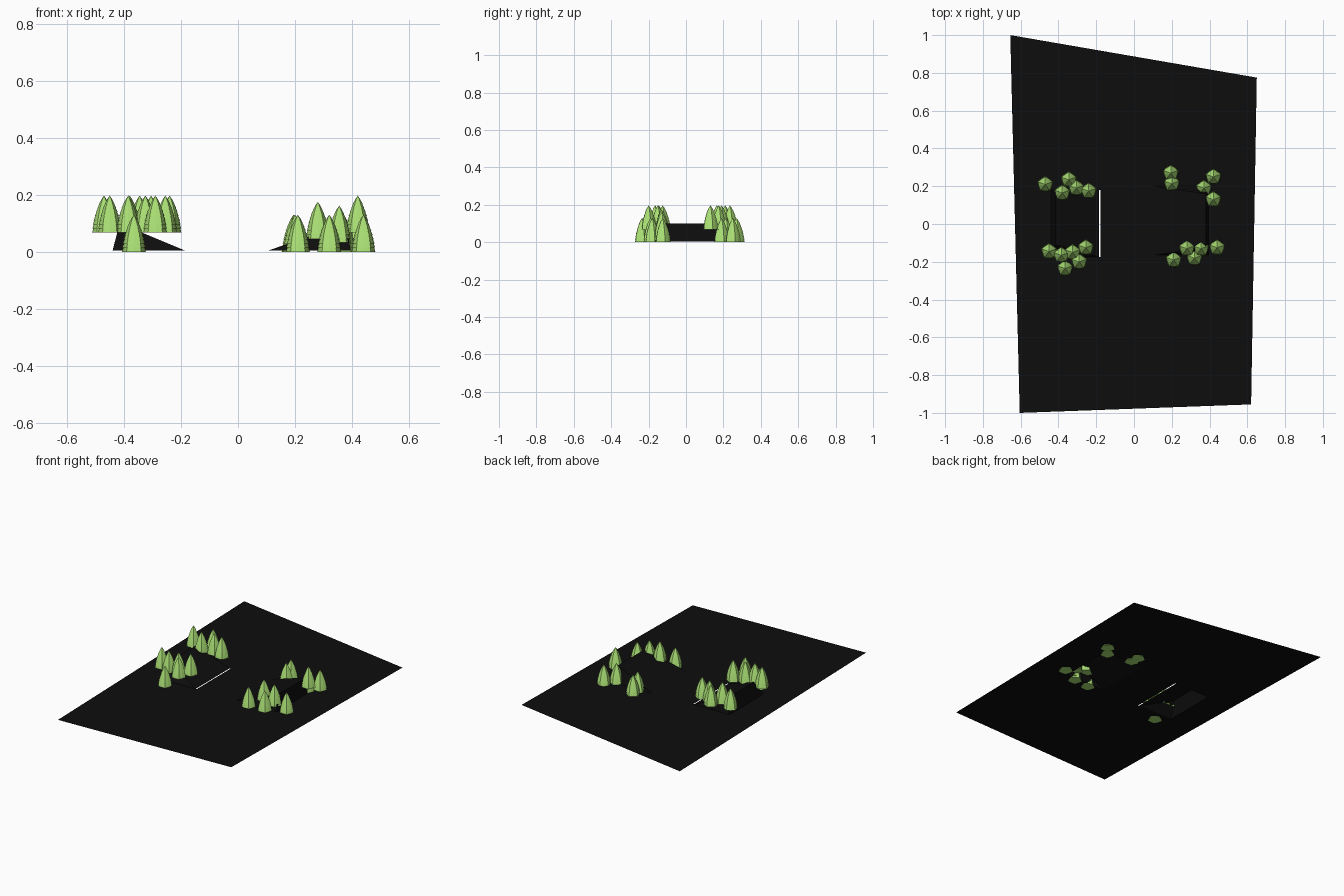
import bpy
import math

if "Cube" in bpy.data.objects:
    bpy.data.objects.remove(bpy.data.objects["Cube"])

GROUND_Z = 0.004


def material(name, colour):
    m = bpy.data.materials.new(name)
    m.diffuse_color = (*colour, 1)
    m.use_nodes = True
    m.node_tree.nodes["Principled BSDF"].inputs["Base Color"].default_value = m.diffuse_color
    return m


def mesh_from(name, verts, faces, mat):
    me = bpy.data.meshes.new(name)
    me.from_pydata(verts, [], faces)
    me.materials.append(mat)
    me.update()
    return me


def add(name, me, loc=(0, 0, 0)):
    ob = bpy.data.objects.new(name, me)
    ob.location = loc
    bpy.context.collection.objects.link(ob)
    return ob


black = material("dark_ground", (0.004, 0.004, 0.004))
green = material("foliage", (0.39, 0.72, 0.17))

# Ground sheet with an opening under each hollow ramp
outline = [(-0.655, 1.0), (0.65, 0.775), (0.62, -0.955), (-0.605, -1.0)]
left_hole = [(-0.44, 0.18), (-0.178, 0.18), (-0.178, -0.175), (-0.44, -0.175)]
right_hole = [(0.105, 0.20), (0.395, 0.20), (0.395, -0.165), (0.105, -0.165)]
verts = [(x, y, GROUND_Z) for x, y in outline + left_hole + right_hole]
faces = [
    (0, 3, 7, 4),               # left of the left opening
    (5, 6, 11, 8),              # between the openings
    (9, 10, 2, 1),              # right of the right opening
    (0, 4, 5, 8, 9, 1),         # behind
    (3, 2, 10, 11, 6, 7),       # in front
]
add("ground", mesh_from("ground", verts, faces, black))


# Hollow wedge: long slope, tapered sides, steep back
def ramp(name, x_toe, x_crest, x_back, y0, y1, c0, c1):
    v = [(x_toe, y0, GROUND_Z), (x_toe, y1, GROUND_Z),
         (x_back, y0, GROUND_Z), (x_back, y1, GROUND_Z),
         (x_crest, c0, 0.1), (x_crest, c1, 0.1)]
    f = [(0, 1, 5, 4), (2, 4, 5, 3), (0, 4, 2), (1, 3, 5)]
    add(name, mesh_from(name, v, f, black))


ramp("left_ramp", -0.185, -0.415, -0.44, -0.175, 0.18, -0.11, 0.155)
ramp("right_ramp", 0.105, 0.38, 0.395, -0.165, 0.20, -0.125, 0.16)


# Tree: stacked overhanging skirts with a creased cross-section
def tree_mesh(height=0.13, radius=0.044, tiers=9, seg=10):
    profile = []
    for i in range(tiers):
        t0, t1 = i / tiers, (i + 1) / tiers
        r0 = radius * (1 - t0 ** 1.7) ** 0.85
        r1 = radius * (1 - t1 ** 1.7) ** 0.85
        profile.append((r0, t0 * height))
        if i < tiers - 1:
            profile.append((r1 * 0.91, t1 * height + 0.001))
    v, f = [], []
    for r, z in profile:
        for k in range(seg):
            a = math.pi / 2 + 2 * math.pi * k / seg
            rr = r * (1.0 if k % 2 == 0 else 0.86)
            v.append((rr * math.cos(a), rr * math.sin(a), z))
    for j in range(len(profile) - 1):
        for k in range(seg):
            n = (k + 1) % seg
            f.append((j * seg + k, j * seg + n, (j + 1) * seg + n, (j + 1) * seg + k))
    top = len(v)
    v.append((0, 0, height))
    last = (len(profile) - 1) * seg
    f += [(last + k, last + (k + 1) % seg, top) for k in range(seg)]
    f.append(tuple(reversed(range(seg))))
    return mesh_from("tree", v, f, green)


tree = tree_mesh()

# Groves: (x, y) at each base height
groves = {
    0.067: [(-0.47, 0.21), (-0.38, 0.165), (-0.345, 0.235), (-0.305, 0.19),
            (-0.24, 0.175), (-0.45, -0.145), (-0.385, -0.165), (-0.325, -0.15),
            (-0.255, -0.125), (-0.29, -0.20), (0.42, 0.13)],
    0.045: [(0.28, -0.13)],
    0.032: [(0.355, -0.13)],
    0.0: [(-0.365, -0.235), (0.21, -0.19), (0.32, -0.18), (0.44, -0.125),
          (0.42, 0.25), (0.195, 0.27), (0.20, 0.214), (0.37, 0.19)],
}
for z, spots in groves.items():
    for x, y in spots:
        add("tree", tree, (x, y, z))
